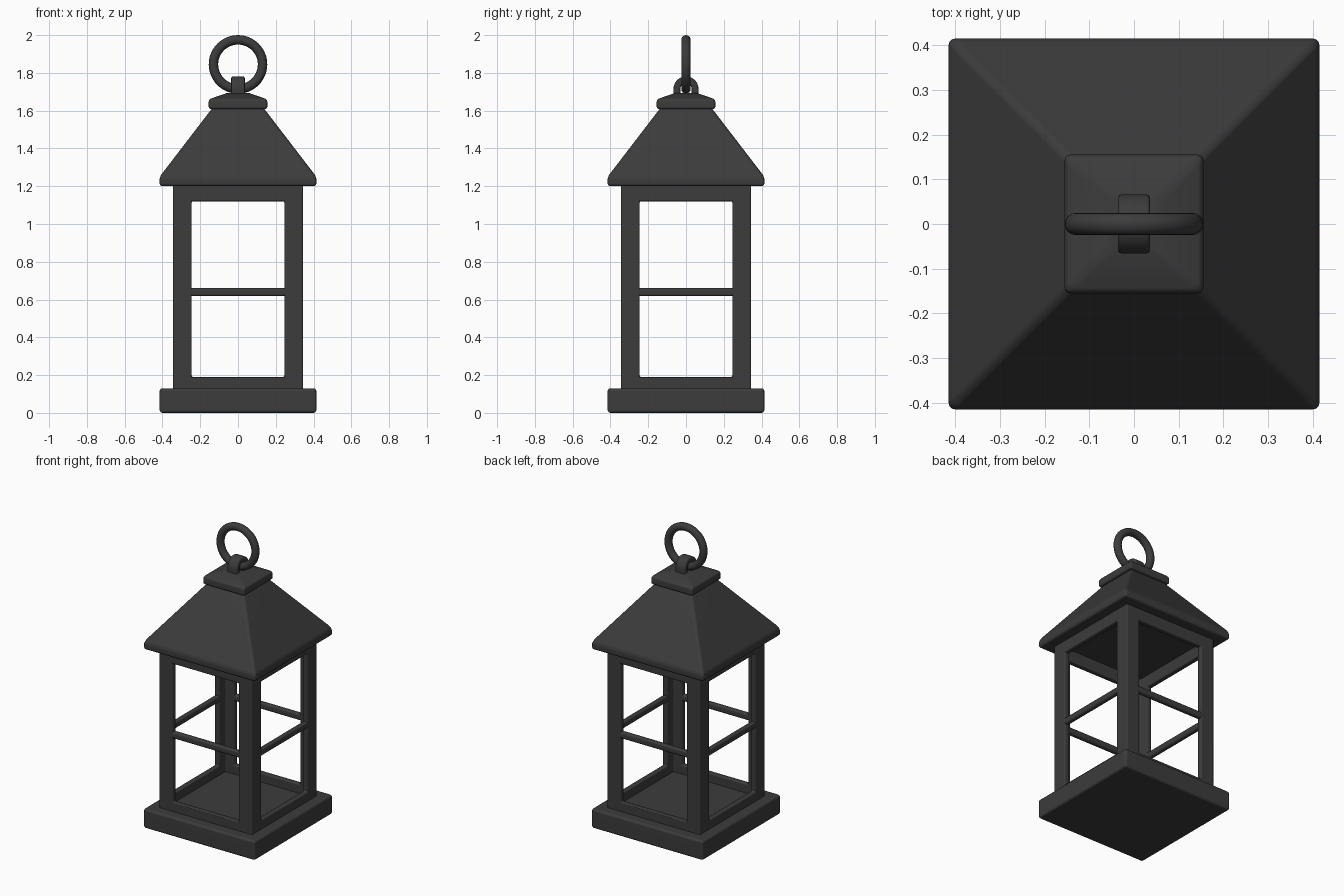
import bpy, bmesh
from math import pi, cos, sin
from mathutils import Matrix

default = bpy.data.objects.get("Cube")
if default:
    bpy.data.objects.remove(default, do_unlink=True)

metal = bpy.data.materials.new("dark_iron")
metal.use_nodes = True
metal.diffuse_color = (0.045, 0.045, 0.045, 1)
metal.node_tree.nodes["Principled BSDF"].inputs["Base Color"].default_value = metal.diffuse_color


def make_object(name, bm):
    bmesh.ops.recalc_face_normals(bm, faces=bm.faces[:])
    mesh = bpy.data.meshes.new(name)
    bm.to_mesh(mesh)
    bm.free()
    mesh.materials.append(metal)
    obj = bpy.data.objects.new(name, mesh)
    bpy.context.collection.objects.link(obj)
    return obj


def soften(obj, width, segments=3):
    """Round the edges and keep the flat faces flat."""
    obj.data.shade_smooth()
    bevel = obj.modifiers.new("rounded_edges", "BEVEL")
    bevel.width = width
    bevel.segments = segments
    bevel.limit_method = "ANGLE"
    bevel.angle_limit = 0.35
    obj.modifiers.new("flat_faces", "WEIGHTED_NORMAL").keep_sharp = False
    return obj


def square_loft(name, profile):
    """Stack square rings given as (half width, height)."""
    bm = bmesh.new()
    rings = [[bm.verts.new((sx * h, sy * h, z))
              for sx, sy in ((-1, -1), (1, -1), (1, 1), (-1, 1))] for h, z in profile]
    for low, high in zip(rings, rings[1:]):
        for i in range(4):
            j = (i + 1) % 4
            bm.faces.new((low[i], low[j], high[j], high[i]))
    bm.faces.new(rings[0][::-1])
    bm.faces.new(rings[-1])
    return make_object(name, bm)


def box(name, size, centre):
    bm = bmesh.new()
    bmesh.ops.create_cube(bm, size=1, matrix=Matrix.Translation(centre) @ Matrix.Diagonal((*size, 1)))
    return make_object(name, bm)


def carve(obj, cutter):
    cut = obj.modifiers.new("cut", "BOOLEAN")
    cut.operation = "DIFFERENCE"
    cut.solver = "EXACT"
    cut.object = cutter
    cutter.hide_render = True
    bpy.context.view_layer.objects.active = obj
    bpy.ops.object.modifier_apply(modifier=cut.name)
    bpy.data.objects.remove(cutter, do_unlink=True)


# Base, roof and cap
soften(square_loft("base", [(0.415, 0), (0.415, 0.13)]), 0.015)
soften(square_loft("roof", [(0.415, 1.2), (0.415, 1.25), (0.135, 1.615)]), 0.015)
soften(square_loft("roof_cap", [(0.155, 1.608), (0.155, 1.66), (0.06, 1.693)]), 0.012)

# Hollow body with a window through each side
OUTER, INNER, WINDOW = 0.345, 0.31, 0.245
body = square_loft("body_frame", [(OUTER, 0.12), (OUTER, 1.21)])
carve(body, box("inside_cutter", (2 * INNER, 2 * INNER, 2), (0, 0, 0.66)))
for size in ((2 * WINDOW, 1, 0.93), (1, 2 * WINDOW, 0.93)):
    carve(body, box("window_cutter", size, (0, 0, 0.655)))
soften(body, 0.007, 2)

# Crossbars
wall = (OUTER + INNER) / 2
for side, angle in (("front", 0), ("left", pi / 2), ("back", pi), ("right", -pi / 2)):
    bar = box(side + "_crossbar", (2 * WINDOW + 0.03, 0.034, 0.044), (0, -wall, 0.64))
    bar.rotation_euler.z = angle
    soften(bar, 0.012)

# Arched lug that holds the ring
LUG_Z, FOOT_Z, STEPS = 1.715, 1.675, 20
arc = [pi * i / STEPS for i in range(STEPS + 1)]


def arch(radius):
    points = [(radius * cos(a), LUG_Z + radius * sin(a)) for a in arc]
    return [(radius, FOOT_Z)] + points + [(-radius, FOOT_Z)]


bm = bmesh.new()
outer = [bm.verts.new((-0.036, y, z)) for y, z in arch(0.066)]
inner = [bm.verts.new((-0.036, y, z)) for y, z in arch(0.03)]
strip = [bm.faces.new((outer[i], outer[i + 1], inner[i + 1], inner[i]))
         for i in range(len(outer) - 1)]
grown = bmesh.ops.extrude_face_region(bm, geom=strip, use_keep_orig=True)
bmesh.ops.translate(bm, vec=(0.072, 0, 0),
                    verts=[g for g in grown["geom"] if isinstance(g, bmesh.types.BMVert)])
soften(make_object("ring_lug", bm), 0.008, 2)

# Carrying ring
bpy.ops.mesh.primitive_torus_add(major_radius=0.13, minor_radius=0.025, major_segments=48,
                                 minor_segments=16, location=(0, 0, 1.845),
                                 rotation=(pi / 2, 0, 0))
ring = bpy.context.object
ring.name = "carrying_ring"
ring.data.materials.append(metal)
ring.data.shade_smooth()
